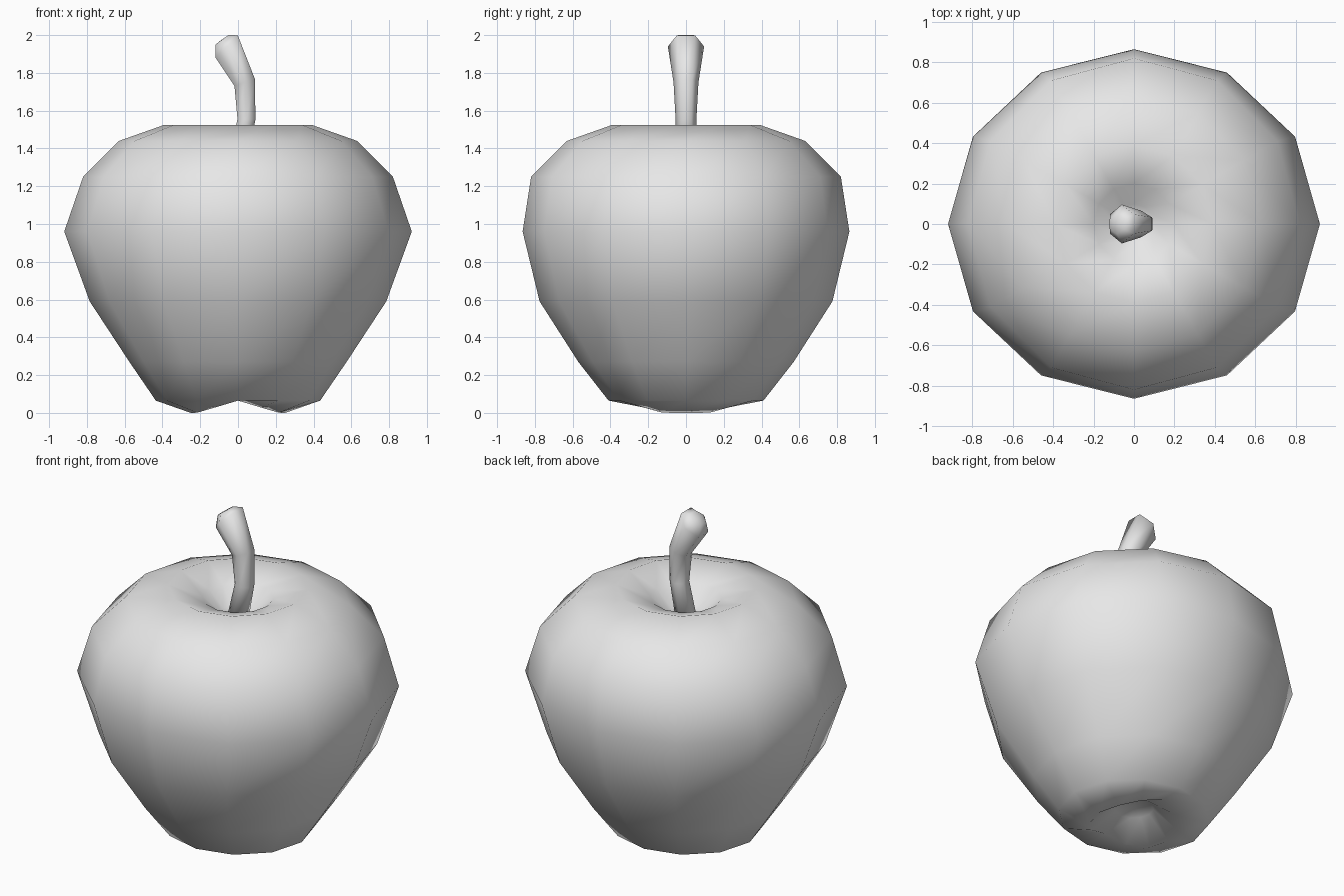
import bpy, bmesh, math
from mathutils import Vector

if "Cube" in bpy.data.objects:
    bpy.data.objects.remove(bpy.data.objects["Cube"])

grey = bpy.data.materials.new("plain grey")
grey.use_nodes = True
colour = (0.8, 0.8, 0.8, 1)
grey.diffuse_color = colour
grey.node_tree.nodes["Principled BSDF"].inputs["Base Color"].default_value = colour


def loft(name, rings, start, end):
    """Bridge equal rings of points, closing each end with a fan to a point."""
    bm = bmesh.new()
    loops = [[bm.verts.new(p) for p in ring] for ring in rings]
    n = len(loops[0])
    for a, b in zip(loops, loops[1:]):
        for i in range(n):
            j = (i + 1) % n
            bm.faces.new((a[i], a[j], b[j], b[i]))
    for loop, tip in ((loops[0], start), (loops[-1], end)):
        v = bm.verts.new(tip)
        for i in range(n):
            bm.faces.new((loop[i], loop[(i + 1) % n], v))
    bmesh.ops.recalc_face_normals(bm, faces=bm.faces)
    for f in bm.faces:
        f.smooth = True
    mesh = bpy.data.meshes.new(name)
    bm.to_mesh(mesh)
    bm.free()
    mesh.materials.append(grey)
    obj = bpy.data.objects.new(name, mesh)
    bpy.context.collection.objects.link(obj)
    return obj


# Fruit body: x radius, y radius, height, and lift of the underside front and back
profile = [
    (0.11, 0.11, 0.12, 0), (0.25, 0.25, 0, 0.065), (0.435, 0.41, 0.065, 0),
    (0.575, 0.57, 0.27, 0), (0.785, 0.775, 0.59, 0), (0.92, 0.865, 0.96, 0),
    (0.82, 0.82, 1.25, 0), (0.63, 0.63, 1.44, 0), (0.39, 0.39, 1.525, 0),
    (0.2, 0.2, 1.46, 0), (0.1, 0.1, 1.37, 0),
]
angles = [math.tau * i / 12 for i in range(12)]
body = [[(rx * math.cos(a), ry * math.sin(a), z + lift * math.sin(a) ** 6)
         for a in angles] for rx, ry, z, lift in profile]
loft("fruit_body", body, (0, 0, 0.14), (0, 0, 1.35))

# Bent stalk: centre x, height, radius and lean of each six-sided ring
path = [(0.0, 1.34, 0.06, -10), (0.045, 1.555, 0.055, 0), (0.035, 1.75, 0.066, 20),
        (-0.06, 1.94, 0.096, 45), (-0.085, 1.975, 0.05, 36)]
stalk = []
for x, z, r, lean in path:
    t = math.radians(lean)
    across = Vector((math.cos(t), 0, math.sin(t)))
    ring = []
    for i in range(6):
        a = math.radians(30 + 60 * i)
        ring.append(Vector((x, 0, z)) + across * r * math.cos(a) + Vector((0, r * math.sin(a), 0)))
    stalk.append(ring)
loft("stalk", stalk, (0, 0, 1.33), (-0.086, 0, 1.976))
